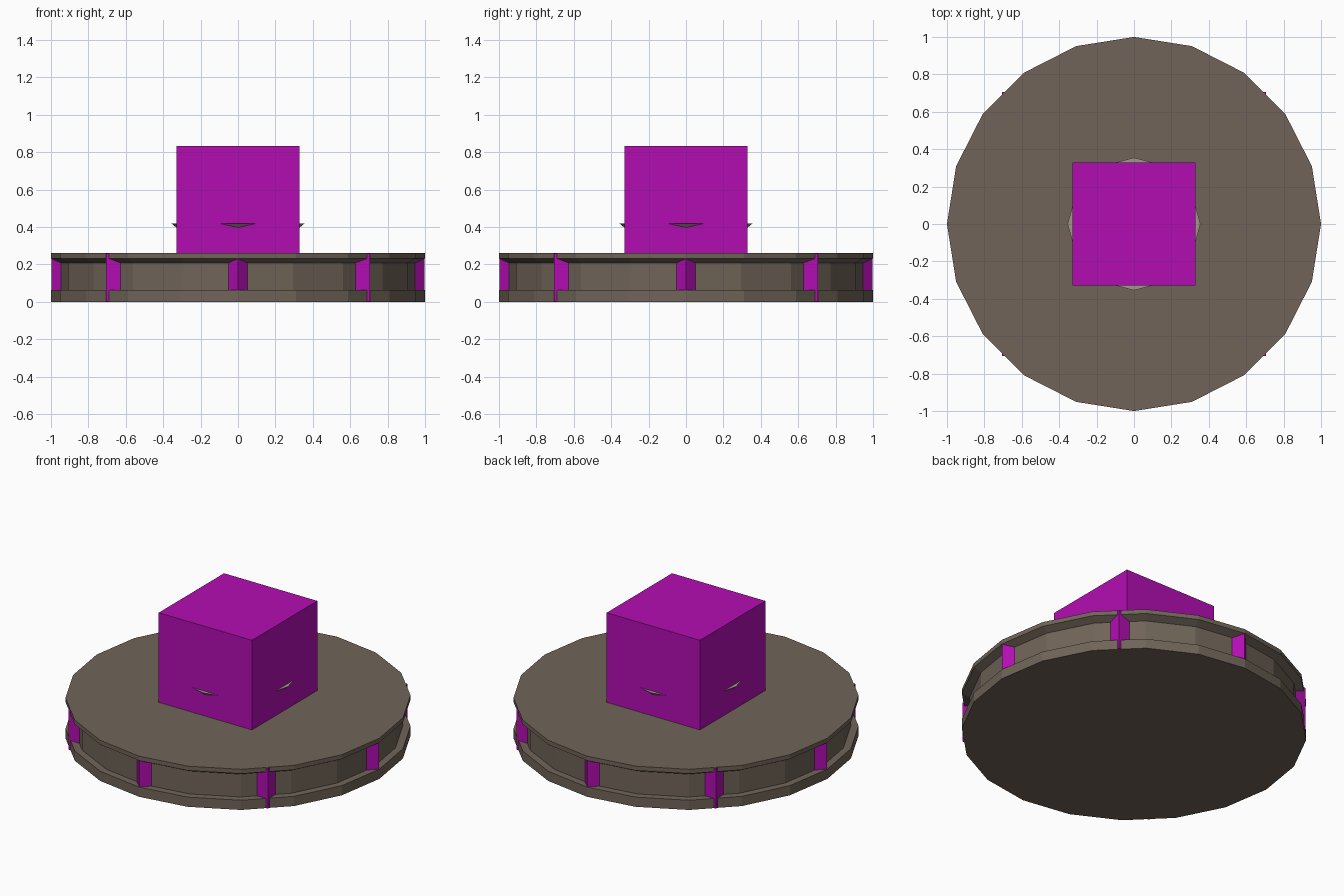
import bpy, bmesh, math

if "Cube" in bpy.data.objects:
    bpy.data.objects.remove(bpy.data.objects["Cube"])


def material(name, rgb):
    m = bpy.data.materials.new(name)
    m.diffuse_color = (*rgb, 1)
    m.use_nodes = True
    m.node_tree.nodes["Principled BSDF"].inputs["Base Color"].default_value = m.diffuse_color
    return m


BROWN = material("stone_brown", (0.16, 0.127, 0.098))
PALE = material("pale_stone", (0.36, 0.31, 0.26))
MAGENTA = material("magenta", (0.45, 0.004, 0.45))


def lathe(name, profile, sides, mat):
    """Closed flat-faced solid turned from (radius, z) points, bottom to top."""
    bm = bmesh.new()
    rings = []
    for r, z in profile:
        angles = [2 * math.pi * i / sides for i in range(sides)]
        rings.append([bm.verts.new((r * math.cos(a), r * math.sin(a), z)) for a in angles])
    for lo, hi in zip(rings, rings[1:]):
        for i in range(sides):
            j = (i + 1) % sides
            bm.faces.new((lo[i], lo[j], hi[j], hi[i]))
    bm.faces.new(rings[0][::-1])
    bm.faces.new(rings[-1])
    return finish(name, bm, mat)


def block(name, half, z0, z1, mat, turn=0):
    """Square block, optionally turned about z."""
    bm = bmesh.new()
    bmesh.ops.create_cube(bm, size=1)
    bmesh.ops.scale(bm, vec=(2 * half, 2 * half, z1 - z0), verts=bm.verts)
    bmesh.ops.translate(bm, vec=(0, 0, (z0 + z1) / 2), verts=bm.verts)
    ob = finish(name, bm, mat)
    ob.rotation_euler.z = turn
    return ob


def finish(name, bm, mat):
    me = bpy.data.meshes.new(name)
    bm.to_mesh(me)
    bm.free()
    me.materials.append(mat)
    ob = bpy.data.objects.new(name, me)
    bpy.context.collection.objects.link(ob)
    return ob


# Twenty-sided base with a groove around its rim
lathe("grooved_base",
      [(1, 0), (1, 0.062), (0.955, 0.062), (0.955, 0.208), (1, 0.232), (1, 0.26)],
      20, BROWN)

# Two crossed square slabs whose eight corners show in the groove
for i in range(2):
    block(f"corner_slab_{i + 1}", 0.706, 0.001, 0.259, MAGENTA, i * math.pi / 4)

# Flared dish that just pokes through the sides of the centre block
lathe("inner_dish", [(0.2, 0.26), (0.28, 0.355), (0.355, 0.418)], 12, PALE)

# Centre block
block("centre_block", 0.33, 0.26, 0.833, MAGENTA)
